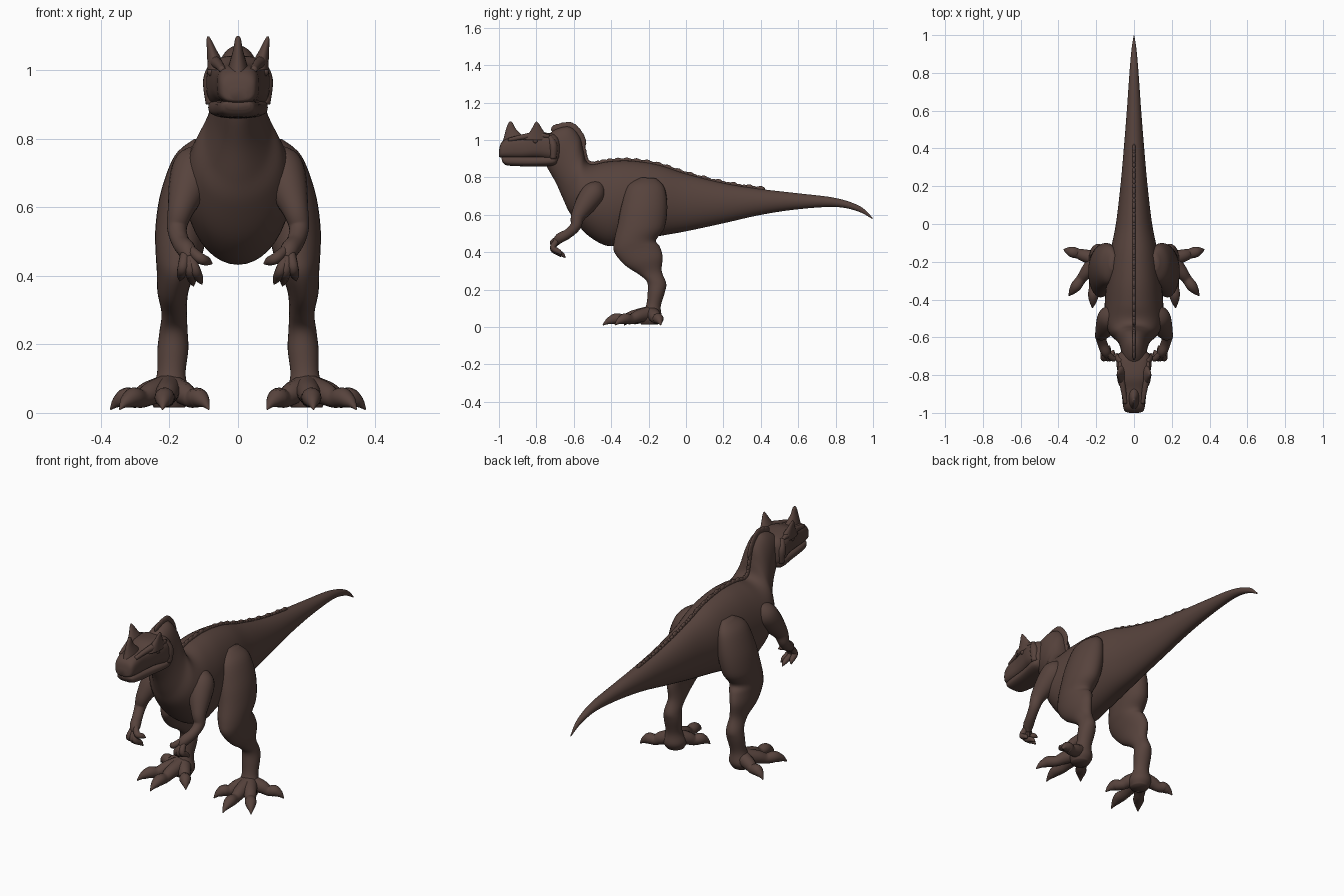
import bpy, bmesh, math
from mathutils import Vector

if "Cube" in bpy.data.objects:
    bpy.data.objects.remove(bpy.data.objects["Cube"])

hide = bpy.data.materials.new("dark brown hide")
hide.use_nodes = True
COLOUR = (0.095, 0.056, 0.046, 1)
hide.diffuse_color = COLOUR
hide.node_tree.nodes["Principled BSDF"].inputs["Base Color"].default_value = COLOUR


def smooth_rows(rows, steps):
    """Catmull-Rom interpolation of rows of numbers."""
    rows = [Vector(r) for r in rows]
    out = []
    for i in range(len(rows) - 1):
        a, b, c, d = rows[max(i - 1, 0)], rows[i], rows[i + 1], rows[min(i + 2, len(rows) - 1)]
        for s in range(steps):
            t = s / steps
            out.append(b + (c - a) * (t / 2) + (a * 2 - b * 5 + c * 4 - d) * (t * t / 2)
                       + (b * 3 - a - c * 3 + d) * (t ** 3 / 2))
    return out + [rows[-1]]


def skin(name, rings, sides, power):
    """Bridge rings given as (centre, half axis, half axis)."""
    bm = bmesh.new()
    loops = []
    for centre, u, v in rings:
        loop = []
        for k in range(sides):
            a = math.tau * k / sides
            c, s = math.cos(a), math.sin(a)
            c = math.copysign(abs(c) ** (2 / power), c)
            s = math.copysign(abs(s) ** (2 / power), s)
            loop.append(bm.verts.new(centre + u * c + v * s))
        loops.append(loop)
    for p, q in zip(loops, loops[1:]):
        for k in range(sides):
            n = (k + 1) % sides
            bm.faces.new((p[k], p[n], q[n], q[k]))
    bm.faces.new(loops[0])
    bm.faces.new(loops[-1])
    return finish(name, bm)


def finish(name, bm):
    bmesh.ops.recalc_face_normals(bm, faces=bm.faces)
    for f in bm.faces:
        f.smooth = True
    mesh = bpy.data.meshes.new(name)
    bm.to_mesh(mesh)
    bm.free()
    mesh.materials.append(hide)
    ob = bpy.data.objects.new(name, mesh)
    bpy.context.collection.objects.link(ob)
    return ob


def loft(name, rows, x=None, sides=32, power=2, steps=5):
    """Rows: y, z of one edge, y, z of the opposite edge, half width, x centre."""
    rings = []
    for r in smooth_rows(rows, steps):
        cx = r[5] if len(r) > 5 else 0
        rings.append((Vector((cx, (r[0] + r[2]) / 2, (r[1] + r[3]) / 2)),
                      Vector((0, (r[0] - r[2]) / 2, (r[1] - r[3]) / 2)),
                      Vector((max(r[4], .001), 0, 0))))
    return skin(name, rings, sides, power)


def tube(name, rows, sides=14, steps=5):
    """Rows: x, y, z, radius."""
    pts = smooth_rows(rows, steps)
    rings = []
    for i, p in enumerate(pts):
        t = (pts[min(i + 1, len(pts) - 1)] - pts[max(i - 1, 0)]).to_3d().normalized()
        u = t.cross(Vector((.3, .9, .3))).normalized()
        rad = max(p[3], .001)
        rings.append((p.to_3d(), u * rad, t.cross(u) * rad))
    return skin(name, rings, sides, 2)


def mirrored(ob):
    m = ob.modifiers.new("Mirror", "MIRROR")
    m.use_bisect_axis[0] = False
    m.use_mirror_merge = False
    return ob


# Body from tail tip to neck
body = [(.998, .584, .996, .578, .002), (.93, .646, .92, .618, .013), (.8, .69, .8, .642, .024),
        (.6, .715, .6, .63, .038), (.4, .738, .4, .6, .054), (.2, .77, .2, .555, .072),
        (0, .82, 0, .512, .096), (-.15, .868, -.15, .485, .125), (-.3, .89, -.32, .45, .145),
        (-.42, .885, -.42, .434, .155), (-.5, .87, -.53, .495, .155), (-.535, .89, -.615, .6, .13),
        (-.55, .95, -.655, .68, .095), (-.57, 1.02, -.695, .77, .077), (-.62, 1.07, -.74, .85, .066),
        (-.69, 1.06, -.76, .9, .055), (-.75, 1.02, -.77, .93, .04)]
loft("body", body, sides=40, steps=6)

# Row of small scutes along the spine
ridge = bmesh.new()
spine = smooth_rows([(0, r[0], r[1]) for r in body[4:16]], 8)
for i, p in enumerate(spine):
    nxt = spine[min(i + 1, len(spine) - 1)]
    size = .011 + .005 * (i % 3 == 0) + (.01 if p.y < -.56 else 0)
    made = bmesh.ops.create_icosphere(ridge, subdivisions=2, radius=1)
    tilt = math.atan2(nxt.z - p.z, nxt.y - p.y)
    for v in made["verts"]:
        y, z = v.co.y * size * 1.5, v.co.z * size
        v.co = Vector((v.co.x * .009, y * math.cos(tilt) - z * math.sin(tilt),
                       y * math.sin(tilt) + z * math.cos(tilt))) + p
finish("spine_scutes", ridge)

# Head
loft("skull", [(-1, .945, -1, .912, .025), (-.988, .985, -.99, .906, .05), (-.95, 1.01, -.95, .902, .06),
               (-.88, 1.022, -.88, .9, .066), (-.82, 1.04, -.8, .9, .08), (-.76, 1.04, -.74, .89, .092),
               (-.7, 1.03, -.69, .88, .087), (-.67, 1, -.67, .9, .055)], power=3)
loft("lower_jaw", [(-.988, .908, -.983, .885, .035), (-.975, .912, -.965, .867, .05),
                   (-.92, .915, -.92, .861, .06), (-.82, .915, -.82, .859, .071),
                   (-.72, .92, -.71, .862, .087), (-.68, .93, -.685, .885, .065)], power=2.7)
loft("nose_horn", [(-.985, .98, -.85, 1.0, .034), (-.972, 1.02, -.88, 1.03, .024),
                   (-.962, 1.06, -.91, 1.06, .014), (-.95, 1.09, -.925, 1.088, .009),
                   (-.942, 1.1, -.934, 1.1, .003)], sides=20)
mirrored(loft("brow_horn", [(-.87, 1.0, -.73, 1.0, .03, .06), (-.845, 1.03, -.75, 1.03, .022, .068),
                            (-.825, 1.06, -.77, 1.06, .014, .077), (-.812, 1.085, -.785, 1.085, .008, .084),
                            (-.802, 1.098, -.796, 1.098, .003, .087)], sides=18))
mirrored(tube("brow_ridge", [(.045, -.95, 1.0, .01), (.056, -.88, 1.015, .014),
                             (.07, -.8, 1.025, .018), (.075, -.73, 1.02, .008)]))
mirrored(tube("cheek", [(.07, -.73, 1.02, .012), (.08, -.71, .97, .022), (.078, -.71, .9, .016)]))
eye = bmesh.new()
bmesh.ops.create_uvsphere(eye, u_segments=16, v_segments=10, radius=.013)
bmesh.ops.translate(eye, verts=eye.verts, vec=(.077, -.805, .995))
mirrored(finish("eye", eye))

# Hind legs
mirrored(loft("leg", [(-.24, .8, -.16, .795, .02, .11), (-.31, .755, -.115, .745, .055, .13),
                      (-.345, .65, -.1, .64, .077, .148), (-.365, .55, -.115, .53, .077, .164),
                      (-.385, .46, -.16, .465, .068, .172), (-.383, .4, -.14, .43, .057, .18),
                      (-.325, .33, -.125, .375, .045, .19), (-.25, .28, -.13, .3, .037, .186),
                      (-.208, .24, -.106, .235, .041, .188), (-.205, .18, -.112, .19, .045, .19),
                      (-.215, .11, -.135, .11, .042, .195), (-.25, .055, -.13, .05, .06, .2),
                      (-.24, .015, -.15, .015, .045, .2)], sides=28))

# Toes with claws: tip position of each
for i, (x, y) in enumerate([(.372, -.135), (.345, -.38), (.22, -.445), (.085, -.33)]):
    root, tip = Vector((.2, -.185, .07)), Vector((x, y, .012))
    rows = []
    for t, z, r in [(0, .075, .04), (.35, .058, .034), (.55, .042, .027), (.72, .045, .029),
                    (.84, .036, .022), (.92, .026, .013), (1, .01, .002)]:
        p = root.lerp(tip, t)
        rows.append((p.x, p.y, z, r))
    mirrored(tube("toe_%d" % (i + 1), rows))

# Arms
mirrored(tube("arm", [(.1, -.46, .76, .03), (.125, -.49, .72, .062), (.145, -.535, .66, .058),
                      (.168, -.578, .59, .038), (.178, -.59, .54, .029), (.168, -.63, .5, .026),
                      (.15, -.675, .475, .027), (.14, -.695, .45, .018)], sides=20))
for i, (x, y, z) in enumerate([(.075, -.69, .435), (.105, -.67, .375), (.13, -.645, .37), (.17, -.665, .385)]):
    mirrored(tube("finger_%d" % (i + 1), [
        (.15, -.67, .485, .014), (.15 * .5 + x * .5, -.712, .47 * .5 + z * .5, .016),
        (.15 * .2 + x * .8, y * .7 - .71 * .3, .47 * .2 + z * .8, .013), (x, y, z, .002)], sides=10))
